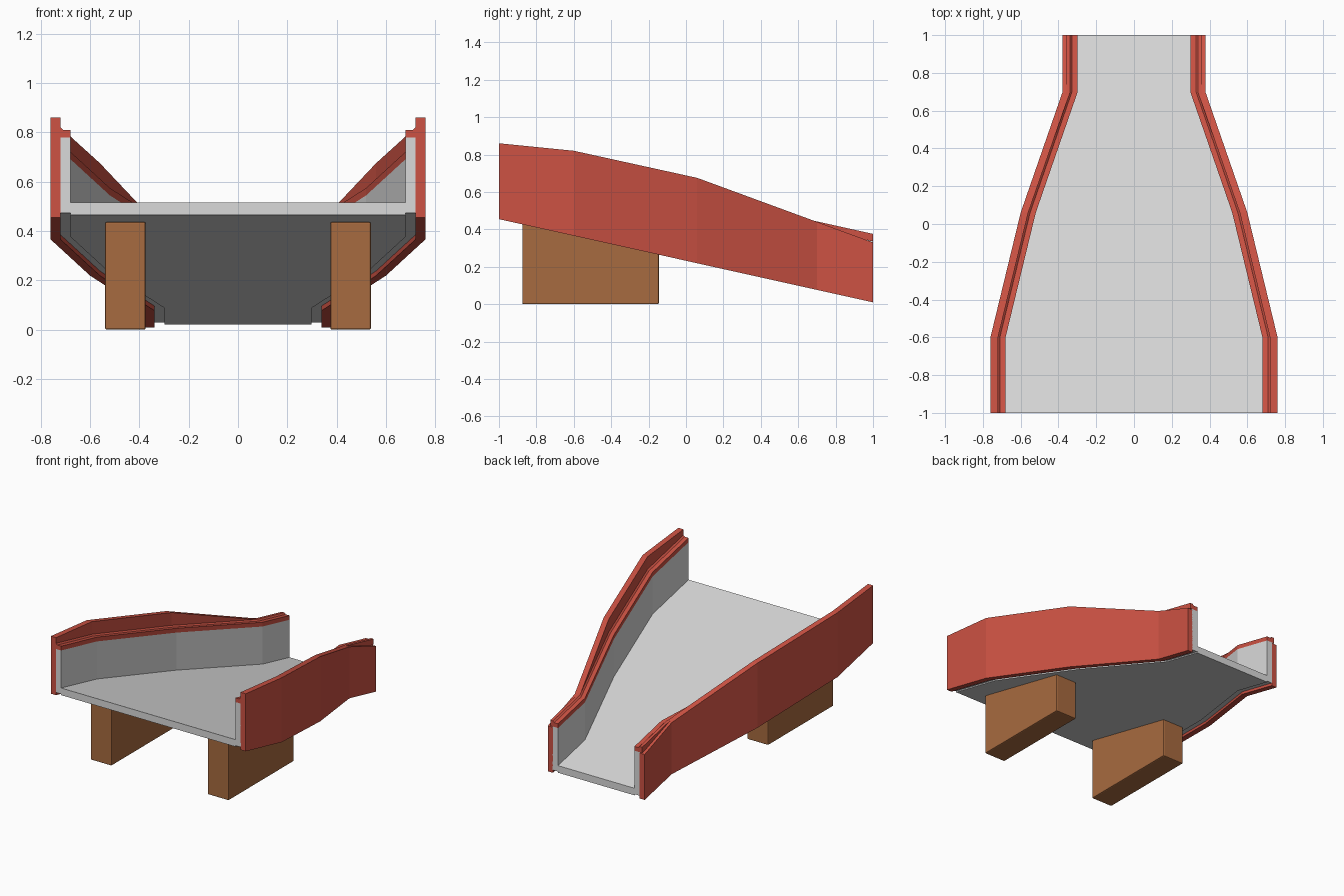
import bpy
import bmesh

cube = bpy.data.objects.get("Cube")
if cube:
    bpy.data.objects.remove(cube, do_unlink=True)


def material(name, rgb):
    m = bpy.data.materials.new(name)
    m.use_nodes = True
    m.diffuse_color = (*rgb, 1)
    bsdf = m.node_tree.nodes["Principled BSDF"]
    bsdf.inputs["Base Color"].default_value = (*rgb, 1)
    bsdf.inputs["Roughness"].default_value = 0.8
    return m


red = material("brick red", (0.61, 0.085, 0.057))
grey = material("light grey", (0.70, 0.70, 0.70))
brown = material("wood brown", (0.39, 0.145, 0.05))

# Stations along the chute: y, outer half width, top of the outer wall
STATIONS = [(-1.0, 0.76, 0.86), (-0.6, 0.76, 0.82), (0.06, 0.60, 0.675),
            (0.7, 0.378, 0.44), (1.0, 0.378, 0.33)]


def underside(y):
    """Height of the sloping floor's lower face."""
    return 0.243 - 0.2225 * y


def loft(name, section, mat):
    """Join the section polygon of every station into one closed solid."""
    bm = bmesh.new()
    rings = [[bm.verts.new((x, y, z)) for x, z in section(y, w, top)]
             for y, w, top in STATIONS]
    n = len(rings[0])
    for a, b in zip(rings, rings[1:]):
        for i in range(n):
            j = (i + 1) % n
            bm.faces.new((a[i], a[j], b[j], b[i]))
    bm.faces.new(rings[0])
    bm.faces.new(rings[-1])
    bmesh.ops.recalc_face_normals(bm, faces=bm.faces)
    return finish(name, bm, mat)


def finish(name, bm, mat):
    mesh = bpy.data.meshes.new(name)
    bm.to_mesh(mesh)
    bm.free()
    mesh.materials.append(mat)
    obj = bpy.data.objects.new(name, mesh)
    bpy.context.collection.objects.link(obj)
    return obj


def box(x0, x1, z0, z1):
    return [(x0, z0), (x1, z0), (x1, z1), (x0, z1)]


# Sloping floor
loft("floor", lambda y, w, top: box(0.08 - w, w - 0.08, underside(y), underside(y) + 0.05), grey)

for side, s in (("left", 1), ("right", -1)):
    # Outer wall with its high lip
    loft(side + "_wall",
         lambda y, w, top: box(s * (w - 0.04), s * w, underside(y) - 0.011, top), red)
    # Grey lining inside the wall
    loft(side + "_lining",
         lambda y, w, top: box(s * (w - 0.08), s * (w - 0.035),
                               underside(y) + 0.008, underside(y) + 0.315), grey)
    # Red ledge on top of the lining, with a small fillet against the lip
    loft(side + "_ledge",
         lambda y, w, top: [(s * (w - dx), underside(y) + h) for dx, h in
                            ((0.08, 0.315), (0.02, 0.315), (0.02, 0.355),
                             (0.04, 0.355), (0.05, 0.345), (0.08, 0.345))], red)

    # Wooden support block, its top cut to the floor slope
    bm = bmesh.new()
    bmesh.ops.create_cube(bm, size=1)
    for v in bm.verts:
        upper = v.co.z > 0
        v.co.x = s * 0.457 + v.co.x * 0.165
        v.co.y = -0.51 + v.co.y * 0.73
        v.co.z = underside(v.co.y) if upper else 0
    block = finish(side + "_support", bm, brown)
    bevel = block.modifiers.new("soft edges", "BEVEL")
    bevel.width = 0.007
    bevel.segments = 2
